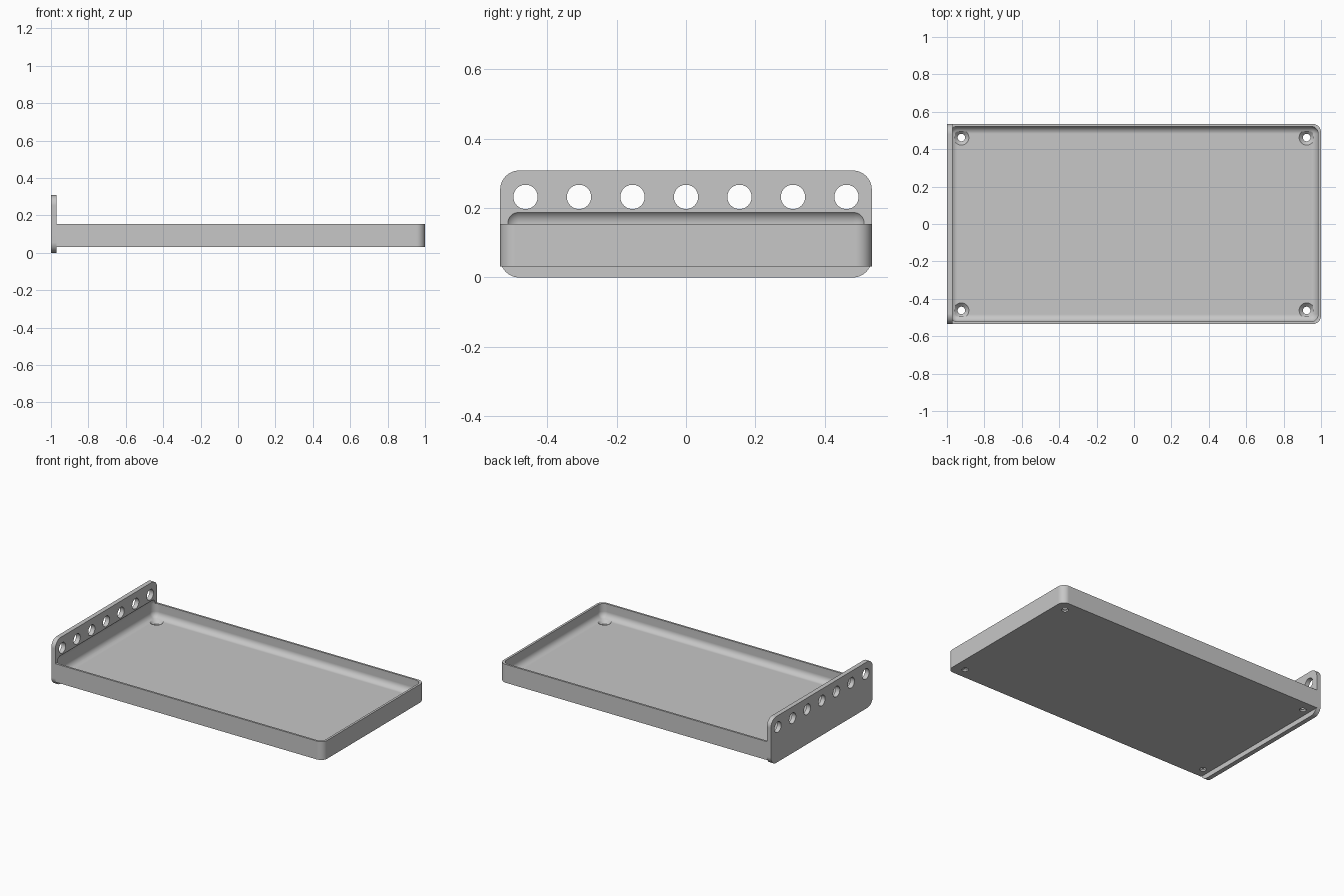
import bpy, bmesh
from mathutils import Vector, Matrix

cube = bpy.data.objects.get("Cube")
if cube:
    bpy.data.objects.remove(cube, do_unlink=True)

grey = bpy.data.materials.new("light grey")
grey.use_nodes = True
colour = (0.57, 0.57, 0.57, 1)
grey.diffuse_color = colour
grey.node_tree.nodes["Principled BSDF"].inputs["Base Color"].default_value = colour


def make_object(name, bm):
    mesh = bpy.data.meshes.new(name)
    bm.to_mesh(mesh)
    bm.free()
    mesh.materials.append(grey)
    obj = bpy.data.objects.new(name, mesh)
    bpy.context.collection.objects.link(obj)
    return obj


def rounded_box(name, low, high, radius, pick):
    """Box between two corners, rounded on the edges chosen by pick(direction, middle)."""
    low, high = Vector(low), Vector(high)
    bm = bmesh.new()
    bmesh.ops.create_cube(bm, size=1)
    for v in bm.verts:
        v.co = (low + high) / 2 + v.co * (high - low)
    edges = []
    for e in bm.edges:
        a, b = (v.co for v in e.verts)
        if pick((b - a).normalized(), (a + b) / 2):
            edges.append(e)
    bmesh.ops.bevel(bm, geom=edges, offset=radius, segments=10, profile=0.5, affect='EDGES')
    return make_object(name, bm)


def cut(obj, cutter):
    mod = obj.modifiers.new("cut", 'BOOLEAN')
    mod.operation = 'DIFFERENCE'
    mod.solver = 'EXACT'
    mod.object = cutter
    bpy.context.view_layer.objects.active = obj
    bpy.ops.object.modifier_apply(modifier=mod.name)


def cone(bm, r1, r2, depth, matrix):
    bmesh.ops.create_cone(bm, cap_ends=True, segments=40, radius1=r1, radius2=r2,
                          depth=depth, matrix=matrix)


FLOOR, BASE, WIDTH, SEAM = 0.062, 0.032, 0.535, -0.97

# Main parts: shallow tray and upright end plate
tray = rounded_box("tray", (SEAM, -WIDTH, BASE), (1, WIDTH, 0.154), 0.045,
                   lambda d, m: abs(d.z) > 0.9 and m.x > 0)
plate = rounded_box("end_plate", (-1, -WIDTH, 0), (SEAM, WIDTH, 0.308), 0.055,
                    lambda d, m: abs(d.x) > 0.9)

# Filleted cavity, which also bites a little into the plate
cavity = rounded_box("cavity_cutter", (-0.985, -0.522, FLOOR), (0.985, 0.522, 0.196), 0.04,
                     lambda d, m: True)
cut(tray, cavity)
cut(plate, cavity)

# Countersunk screw holes in the tray corners
bores, sinks = bmesh.new(), bmesh.new()
for x in (-0.923, 0.923):
    for y in (-0.462, 0.462):
        cone(bores, 0.02, 0.02, 0.2, Matrix.Translation((x, y, FLOOR)))
        cone(sinks, 0.018, 0.042, 0.024, Matrix.Translation((x, y, FLOOR - 0.01)))
bore_cutter = make_object("bore_cutter", bores)
sink_cutter = make_object("countersink_cutter", sinks)
cut(tray, sink_cutter)
cut(tray, bore_cutter)

# Row of seven round holes through the plate
row = bmesh.new()
for i in range(-3, 4):
    cone(row, 0.035, 0.035, 0.2,
         Matrix.Translation((-1, i * 0.154, 0.232)) @ Matrix.Rotation(1.5708, 4, 'Y'))
row_cutter = make_object("row_cutter", row)
cut(plate, row_cutter)

for helper in (cavity, bore_cutter, sink_cutter, row_cutter):
    bpy.data.objects.remove(helper, do_unlink=True)

# Smooth fillets, crisp edges
for obj in (tray, plate):
    bpy.ops.object.select_all(action='DESELECT')
    obj.select_set(True)
    bpy.context.view_layer.objects.active = obj
    bpy.ops.object.shade_smooth_by_angle(angle=0.45)
    weighted = obj.modifiers.new("even_shading", 'WEIGHTED_NORMAL')
    weighted.keep_sharp = True
